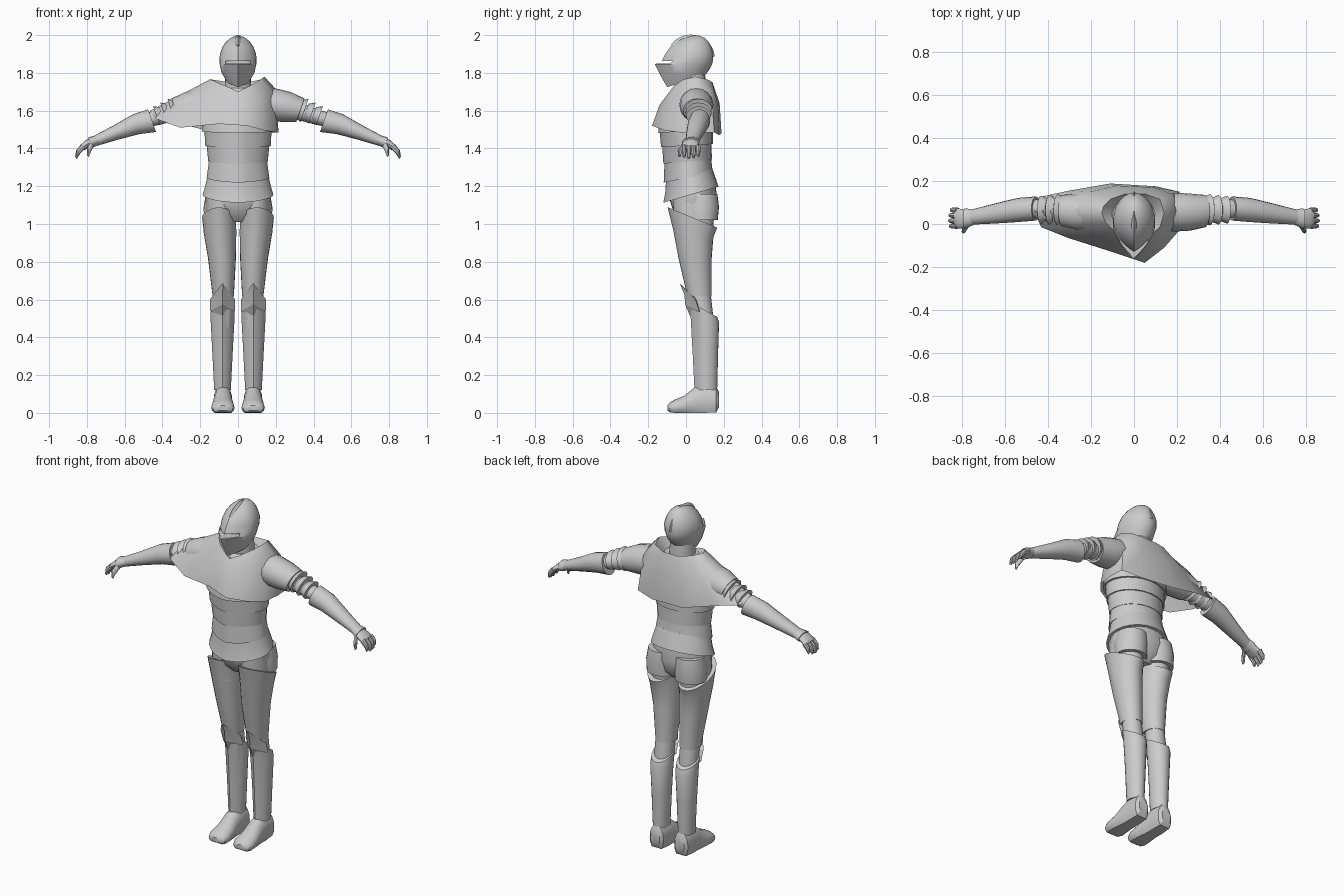
import bpy, bmesh, math
from mathutils import Vector

steel = bpy.data.materials.new("steel_grey")
steel.diffuse_color = (0.6, 0.6, 0.6, 1)
N = 24


def loft(name, rings, caps=True, angle=35):
    """Skin a list of equal-length point rings."""
    bm = bmesh.new()
    vs = [[bm.verts.new(p) for p in r] for r in rings]
    n = len(rings[0])
    for a, b in zip(vs, vs[1:]):
        for i in range(n):
            j = (i + 1) % n
            bm.faces.new((a[i], a[j], b[j], b[i]))
    if caps:
        bm.faces.new(vs[0])
        bm.faces.new(vs[-1])
    bmesh.ops.recalc_face_normals(bm, faces=bm.faces)
    me = bpy.data.meshes.new(name)
    bm.to_mesh(me)
    bm.free()
    ob = bpy.data.objects.new(name, me)
    bpy.context.collection.objects.link(ob)
    me.materials.append(steel)
    bpy.ops.object.select_all(action='DESELECT')
    ob.select_set(True)
    bpy.context.view_layer.objects.active = ob
    bpy.ops.object.shade_smooth_by_angle(angle=math.radians(angle))
    return ob


def zring(z, cx, rx, yf, yb, tilt=0.0, point=0.0, n=N):
    """Level ring; tilt slopes it along y, point sharpens its front."""
    yc, ry, out = (yf + yb) / 2, (yb - yf) / 2, []
    for i in range(n):
        a = 2 * math.pi * i / n
        s, c = math.sin(a), math.cos(a)
        if c > 0:
            c = c * (1 - point) + (1 - abs(s)) * point
        out.append(Vector((cx + rx * s, yc - ry * c, z - tilt * ry * c)))
    return out


def xring(s, x, z, rz, y, ry, lean=0.35, n=16):
    """Ring across an arm, leaning with its downward slope."""
    out = []
    for i in range(n):
        a = 2 * math.pi * i / n
        dz = rz * math.cos(a)
        out.append(Vector((s * (x + lean * dz), y + ry * math.sin(a), z + dz)))
    return out


def yring(y, cx, rx, z0, z1, n=16):
    """Ring across a foot, flattened underneath."""
    out = []
    for i in range(n):
        a = 2 * math.pi * i / n
        c = math.cos(a)
        c = max(c * 1.5, -1) if c < 0 else c
        zc = z0 + (z1 - z0) * 0.4
        out.append(Vector((cx + rx * math.sin(a), y,
                           zc + c * ((z1 - zc) if c > 0 else (zc - z0)))))
    return out


# Helmet with pointed visor
helmet = loft("helmet", [zring(*r) for r in (
    (1.755, 0, .06, -.10, .10, .3, .6), (1.80, 0, .087, -.132, .125, .15, .6),
    (1.845, 0, .097, -.165, .138, 0, .6), (1.862, 0, .098, -.128, .142, 0, .4),
    (1.90, 0, .096, -.11, .145, 0, .35), (1.935, 0, .083, -.085, .135, 0, .3),
    (1.965, 0, .063, -.05, .12, 0, .25), (1.985, 0, .04, -.01, .10, 0, .2),
    (1.997, 0, .012, .035, .07))])
# Eye slit cut
bpy.ops.mesh.primitive_cube_add(size=1, location=(0, -.13, 1.856))
slit = bpy.context.object
slit.name = "eye_slit_cutter"
slit.scale = (.13, .14, .014)
slit.hide_render = True
slit.hide_viewport = True
cut = helmet.modifiers.new("eye_slit", 'BOOLEAN')
cut.operation, cut.object, cut.solver = 'DIFFERENCE', slit, 'EXACT'

# Helmet crest: thin ridge over the skull
crest = []
for i in range(11):
    a = math.radians(-55 + 14 * i)
    d = Vector((0, math.sin(a), math.cos(a)))
    c = Vector((0, .025, 1.875))
    p = c + Vector((0, d.y * .122, d.z * .122))
    crest.append([p + d * .006, p + Vector((.012, 0, 0)) - d * .008,
                  p - Vector((.012, 0, 0)) - d * .008])
loft("helmet_crest", crest)
loft("neck", [zring(1.62, 0, .075, -.04, .11), zring(1.82, 0, .065, -.04, .10)])

# Breastplate and overlapping waist bands
loft("breastplate", [zring(*r) for r in (
    (1.72, 0, .10, -.05, .12, 0, .2), (1.66, 0, .16, -.10, .145, 0, .2),
    (1.56, 0, .185, -.14, .155, .05, .2), (1.49, 0, .19, -.147, .15, .05, .2))])
bands = ((1.51, 1.415, .178, .174, -.14, .142, -.132, .142, .06),
         (1.43, 1.33, .168, .157, -.126, .135, -.12, .137, .08),
         (1.345, 1.245, .152, .166, -.114, .13, -.118, .142, .2))
for i, (zt, zb, rt, rb, ft, bt, fb, bb, t) in enumerate(bands):
    loft(f"waist_band_{i + 1}", [zring(zt, 0, rt, ft, bt, t, .25),
                                 zring(zb, 0, rb, fb, bb, t, .25)])
loft("waist_skirt", [zring(1.265, 0, .158, -.105, .14, .22, .2),
                     zring(1.20, 0, .174, -.11, .16, .26, .2),
                     zring(1.155, 0, .187, -.12, .172, .29, .15)])
loft("hips", [zring(1.20, 0, .165, -.09, .158), zring(1.12, 0, .175, -.085, .165),
              zring(1.05, 0, .15, -.06, .15), zring(1.01, 0, .09, -.02, .11)])

# Shoulder cape: hem, shoulder line and collar, from front centre round to the left
hem = ((.05, -.18, 1.52), (.14, -.11, 1.495), (.205, -.035, 1.485), (.215, .06, 1.485),
       (.21, .15, 1.485), (.1, .175, 1.47), (-.11, .188, 1.48), (-.3, .155, 1.53),
       (-.44, .125, 1.56), (-.465, .06, 1.6), (-.43, -.015, 1.555),
       (-.305, -.065, 1.51), (-.1, -.13, 1.53))
shoulder = ((.03, -.14, 1.63), (.12, -.085, 1.67), (.18, -.01, 1.70), (.195, .06, 1.72),
            (.185, .135, 1.69), (.09, .17, 1.63), (-.08, .178, 1.64), (-.2, .15, 1.66),
            (-.28, .12, 1.675), (-.3, .06, 1.685), (-.28, .0, 1.665),
            (-.19, -.06, 1.635), (-.07, -.115, 1.64))
collar = ((0, -.08, 1.70), (.06, -.065, 1.73), (.12, -.015, 1.765), (.14, .05, 1.78),
          (.12, .115, 1.765), (.05, .14, 1.75), (-.04, .14, 1.75), (-.11, .115, 1.76),
          (-.14, .085, 1.765), (-.15, .05, 1.765), (-.13, .005, 1.76),
          (-.09, -.035, 1.74), (-.04, -.065, 1.72))
inner = [Vector((x * .6, .04 + (y - .04) * .6, 1.70)) for x, y, z in collar]
loft("shoulder_cape", [hem, shoulder, collar, inner], caps=False, angle=50)

for s, side in ((-1, "right"), (1, "left")):
    # Leg: thigh under-layer, seat plate, thigh plate, knee, greave, foot
    loft(side + "_thigh", [zring(1.14, s * .09, .08, -.07, .16),
                           zring(.95, s * .09, .08, -.06, .14)])
    loft(side + "_seat_plate", [zring(*r) for r in (
        (1.16, s * .085, .085, .0, .166), (1.09, s * .092, .09, -.01, .175),
        (1.02, s * .092, .088, .0, .168))])
    loft(side + "_thigh_plate", [zring(*r) for r in (
        (1.035, s * .1, .09, -.098, .165, -.41, .15),
        (.95, s * .095, .086, -.068, .145, -.2, .1),
        (.82, s * .085, .074, -.04, .136), (.615, s * .078, .056, .008, .135))])
    loft(side + "_knee_joint", [zring(.68, s * .08, .05, .02, .125),
                                zring(.55, s * .08, .054, .03, .14),
                                zring(.45, s * .08, .05, .04, .15)])
    cx = s * .082
    loft(side + "_greave", [zring(*r) for r in (
        (.55, cx, .062, .012, .165, -.55, .5), (.49, cx, .063, .025, .175, -.15, .5),
        (.32, cx, .054, .035, .17, 0, .5), (.12, cx, .044, .045, .165, 0, .4))])
    # Folded knee plate: peak, waist line and lower tip
    w = 0.067
    loft(side + "_knee_plate", [
        [Vector((cx - .003, -.033, .685)), Vector((cx + .003, -.033, .685)),
         Vector((cx + .003, -.027, .68)), Vector((cx - .003, -.027, .68))],
        [Vector((cx - w, .05, .60)), Vector((cx, -.008, .625)),
         Vector((cx + w, .05, .60)), Vector((cx, .06, .60))],
        [Vector((cx - w, .07, .54)), Vector((cx, -.005, .575)),
         Vector((cx + w, .07, .54)), Vector((cx, .08, .55))],
        [Vector((cx - .03, .06, .52)), Vector((cx, .02, .515)),
         Vector((cx + .03, .06, .52)), Vector((cx, .08, .52))]], angle=15)
    loft(side + "_foot", [yring(y, s * .08, rx, z0, z1) for y, rx, z0, z1 in (
        (.175, .03, .03, .11), (.16, .045, .003, .14), (.10, .05, 0, .155),
        (.045, .05, 0, .135), (-.01, .058, 0, .09), (-.06, .062, 0, .07),
        (-.085, .052, .003, .055), (-.098, .028, .012, .04))])

    # Arm: upper arm, elbow bands, forearm plate, cuff
    loft(side + "_upper_arm", [xring(s, *r) for r in (
        (.12, 1.65, .075, .055, .08), (.19, 1.632, .082, .055, .09),
        (.26, 1.618, .078, .055, .086), (.33, 1.602, .062, .06, .075))])
    loft(side + "_elbow", [xring(s, *r) for r in (
        (.30, 1.605, .045, .065, .055), (.42, 1.565, .038, .07, .045),
        (.50, 1.545, .035, .07, .04))])
    for k in range(3):
        x, z = .34 + .04 * k, 1.605 - .014 * k
        loft(f"{side}_elbow_band_{k + 1}", [
            xring(s, x - .02, z + .005, .045 - .004 * k, .066, .058 - .003 * k),
            xring(s, x + .012, z - .004, .062 - .006 * k, .066, .073 - .004 * k)])
    loft(side + "_forearm_plate", [xring(s, *r) for r in (
        (.455, 1.547, .060, .072, .056), (.54, 1.528, .052, .065, .056),
        (.65, 1.483, .037, .048, .046), (.755, 1.44, .026, .032, .035))])
    loft(side + "_cuff", [xring(s, *r) for r in (
        (.74, 1.446, .024, .032, .034), (.785, 1.43, .028, .025, .048))])
    # Hand: palm, four curled fingers, thumb
    loft(side + "_palm", [xring(s, *r) for r in (
        (.77, 1.437, .02, .026, .036), (.80, 1.422, .021, .024, .046),
        (.83, 1.402, .015, .026, .047))])
    for k in range(4):
        y, m = -.01 + .025 * k, (.9, 1, .95, .8)[k]
        loft(f"{side}_finger_{k + 1}", [
            xring(s, .82, 1.41, .012, y, .0125, .8, 8),
            xring(s, .82 + .028 * m, 1.41 - .03 * m, .011, y, .0115, .8, 8),
            xring(s, .82 + .038 * m, 1.41 - .06 * m, .006, y, .008, .8, 8)])
    loft(side + "_thumb", [xring(s, .775, 1.425, .013, -.005, .014, .8, 8),
                           xring(s, .79, 1.39, .012, -.032, .012, .8, 8),
                           xring(s, .795, 1.36, .006, -.035, .007, .8, 8)])
